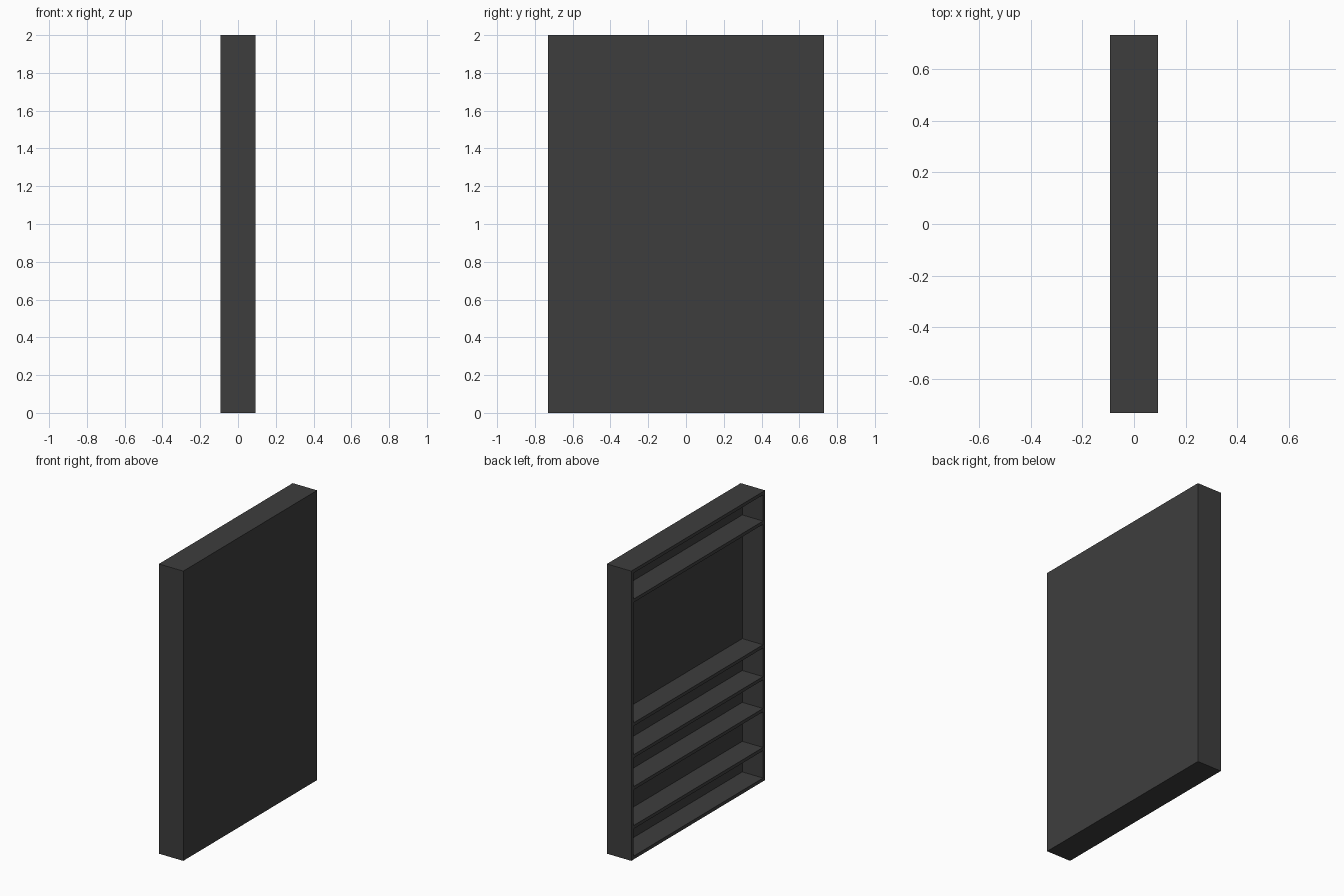
import bpy

cube = bpy.data.objects.get("Cube")
if cube:
    bpy.data.objects.remove(cube, do_unlink=True)

# Single charcoal finish
COLOR = (0.048, 0.048, 0.048, 1)
charcoal = bpy.data.materials.new("charcoal")
charcoal.use_nodes = True
charcoal.diffuse_color = COLOR
bsdf = charcoal.node_tree.nodes["Principled BSDF"]
bsdf.inputs["Base Color"].default_value = COLOR

# Overall size: depth along x, width along y, height along z
DEPTH, WIDTH, HEIGHT = 0.186, 1.46, 2.0
BOARD = 0.023
BACK = 0.028
INNER = WIDTH - 2 * BOARD
SHELF_DEPTH = DEPTH - BACK


def board(name, size, center):
    bpy.ops.mesh.primitive_cube_add(size=1, location=center)
    ob = bpy.context.object
    ob.name = name
    ob.scale = size
    bpy.ops.object.transform_apply(location=False, rotation=False, scale=True)
    ob.data.materials.append(charcoal)
    return ob


def level_board(name, top):
    # Horizontal board between the sides, flush with the open -x face
    board(name, (SHELF_DEPTH, INNER, BOARD), (-BACK / 2, 0, top - BOARD / 2))


# Side panels
for name, side in (("front_side_panel", -1), ("rear_side_panel", 1)):
    board(name, (DEPTH, BOARD, HEIGHT),
          (0, side * (WIDTH - BOARD) / 2, HEIGHT / 2))

# Back panel closing the +x face
board("back_panel", (BACK, INNER, HEIGHT), ((DEPTH - BACK) / 2, 0, HEIGHT / 2))

# Bottom, top and shelves
level_board("bottom_board", BOARD)
level_board("top_board", HEIGHT)
for i, top in enumerate((0.234, 0.503, 0.723, 0.943, 1.797)):
    level_board(f"shelf_{i + 1}", top)
